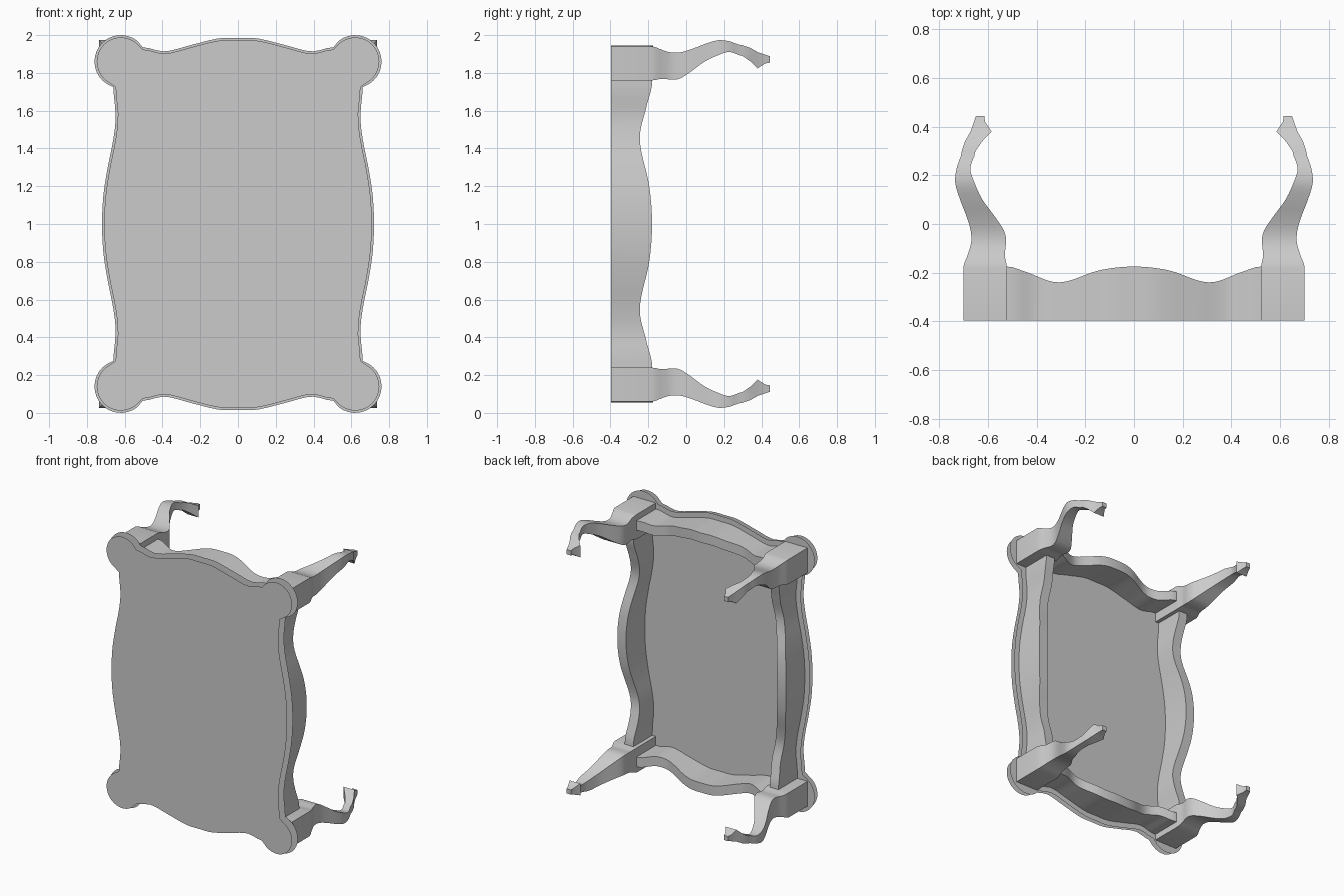
import bpy, bmesh, math

cube = bpy.data.objects.get("Cube")
if cube:
    bpy.data.objects.remove(cube, do_unlink=True)

TOP_Y, UNDER_Y, BLOCK_Y = -0.445, -0.397, -0.18
MID_Z = 1.0


def smooth_at(points, t):
    """Smooth curve value at t through a list of (t, value) points."""
    n = len(points)

    def slope(i):
        if i in (0, n - 1):
            return 0.0
        (a, p), (b, q) = points[i - 1], points[i + 1]
        return (q - p) / (b - a)

    t = max(points[0][0], min(points[-1][0], t))
    i = max(k for k in range(n - 1) if points[k][0] <= t)
    (a, p), (b, q) = points[i], points[i + 1]
    w = b - a
    s = (t - a) / w
    return ((2 * s**3 - 3 * s**2 + 1) * p + (s**3 - 2 * s**2 + s) * w * slope(i)
            + (3 * s**2 - 2 * s**3) * q + (s**3 - s**2) * w * slope(i + 1))


def steps(a, b, n):
    return [a + (b - a) * i / n for i in range(n + 1)]


def finish(name, bm, fix_normals=True):
    if fix_normals:
        bmesh.ops.recalc_face_normals(bm, faces=bm.faces)
    mesh = bpy.data.meshes.new(name)
    bm.to_mesh(mesh)
    bm.free()
    obj = bpy.data.objects.new(name, mesh)
    bpy.context.collection.objects.link(obj)
    bpy.ops.object.select_all(action='DESELECT')
    obj.select_set(True)
    bpy.context.view_layer.objects.active = obj
    bpy.ops.object.shade_smooth_by_angle(angle=math.radians(25))
    return obj


def loft(name, sections):
    """Skin a row of equal-sized rings and cap both ends."""
    bm = bmesh.new()
    rings = [[bm.verts.new(p) for p in ring] for ring in sections]
    n = len(rings[0])
    for a, b in zip(rings, rings[1:]):
        for i in range(n):
            j = (i + 1) % n
            bm.faces.new((a[i], a[j], b[j], b[i]))
    bm.faces.new(rings[0])
    bm.faces.new(rings[-1])
    return finish(name, bm)


# Edge waves of the table top: distance along the edge, distance from centre
END_WAVE = [(0, .985), (.10, .983), (.25, .947), (.39, .914), (.505, .936)]
SIDE_WAVE = [(0, .72), (.15, .713), (.3, .69), (.45, .66), (.57, .648), (.725, .66)]
# Lower edges of the aprons: distance along the edge, depth
END_DROP = [(0, -.175), (.14, -.19), (.31, -.24), (.45, -.195), (.52, -.175)]
SIDE_DROP = [(0, -.18), (.2, -.195), (.45, -.245), (.62, -.21), (.75, -.18)]


# Table top: two scalloped panels with round corners
def outline(inset):
    quarter = [(x, smooth_at(END_WAVE, x) - inset) for x in steps(0, .505, 14)]
    for a in steps(math.radians(140), math.radians(-70), 18)[1:-1]:
        r = .14 - inset
        quarter.append((.62 + r * math.cos(a), .86 + r * math.sin(a)))
    quarter += [(smooth_at(SIDE_WAVE, z) - inset, z) for z in steps(.725, 0, 16)]
    right = quarter + [(x, -z) for x, z in reversed(quarter[:-1])]
    return right + [(-x, z) for x, z in reversed(right[1:-1])]


def panel(name, y, inset, facing):
    bm = bmesh.new()
    face = bm.faces.new([bm.verts.new((x, y, MID_Z + z)) for x, z in outline(inset)])
    face.normal_update()
    if face.normal.y * facing < 0:
        face.normal_flip()
    finish(name, bm, fix_normals=False)


panel("top_face_panel", TOP_Y, .012, -1)
panel("top_underside_panel", UNDER_Y, 0, 1)


# Aprons: curved rails following the top's edge, with a wavy lower edge
def apron(name, wave, drop, reach, sign, along_x):
    sections = []
    for t in steps(-reach, reach, 48):
        edge = smooth_at(wave, abs(t))
        low = smooth_at(drop, abs(t))
        ring = []
        for inset, y in ((.04, UNDER_Y), (.04, low), (.11, low), (.11, UNDER_Y)):
            d = sign * (edge - inset)
            ring.append((t, y, MID_Z + d) if along_x else (d, y, MID_Z + t))
        sections.append(ring)
    loft(name, sections)


apron("apron_upper", END_WAVE, END_DROP, .525, 1, True)
apron("apron_lower", END_WAVE, END_DROP, .525, -1, True)
apron("apron_left", SIDE_WAVE, SIDE_DROP, .765, 1, False)
apron("apron_right", SIDE_WAVE, SIDE_DROP, .765, -1, False)

# Legs: square corner block running into an S-curved leg with a pointed foot
INNER = [(-.18, .522), (-.13, .531), (-.07, .526), (-.03, .533), (.03, .572),
         (.10, .623), (.17, .656), (.23, .673), (.30, .652)]
OUTER = [(-.18, .702), (-.13, .685), (-.08, .67), (-.03, .671), (.03, .688),
         (.10, .715), (.17, .735), (.23, .729), (.30, .708)]
FOOT = [(.34, .624, .695), (.38, .586, .672), (.42, .612, .658), (.445, .616, .65)]
Z_SHIFT = .238

leg_rows = [(UNDER_Y, .522, .702)]
leg_rows += [(y, smooth_at(INNER, y), smooth_at(OUTER, y)) for y in steps(BLOCK_Y, .30, 22)]
leg_rows += FOOT

for sx, side in ((1, "left"), (-1, "right")):
    for sz, level in ((1, "upper"), (-1, "lower")):
        sections = []
        for y, a, b in leg_rows:
            corners = ((a, a), (b, a), (b, b), (a, b))
            sections.append([(sx * u, y, MID_Z + sz * (v + Z_SHIFT)) for u, v in corners])
        loft(f"leg_{level}_{side}", sections)
